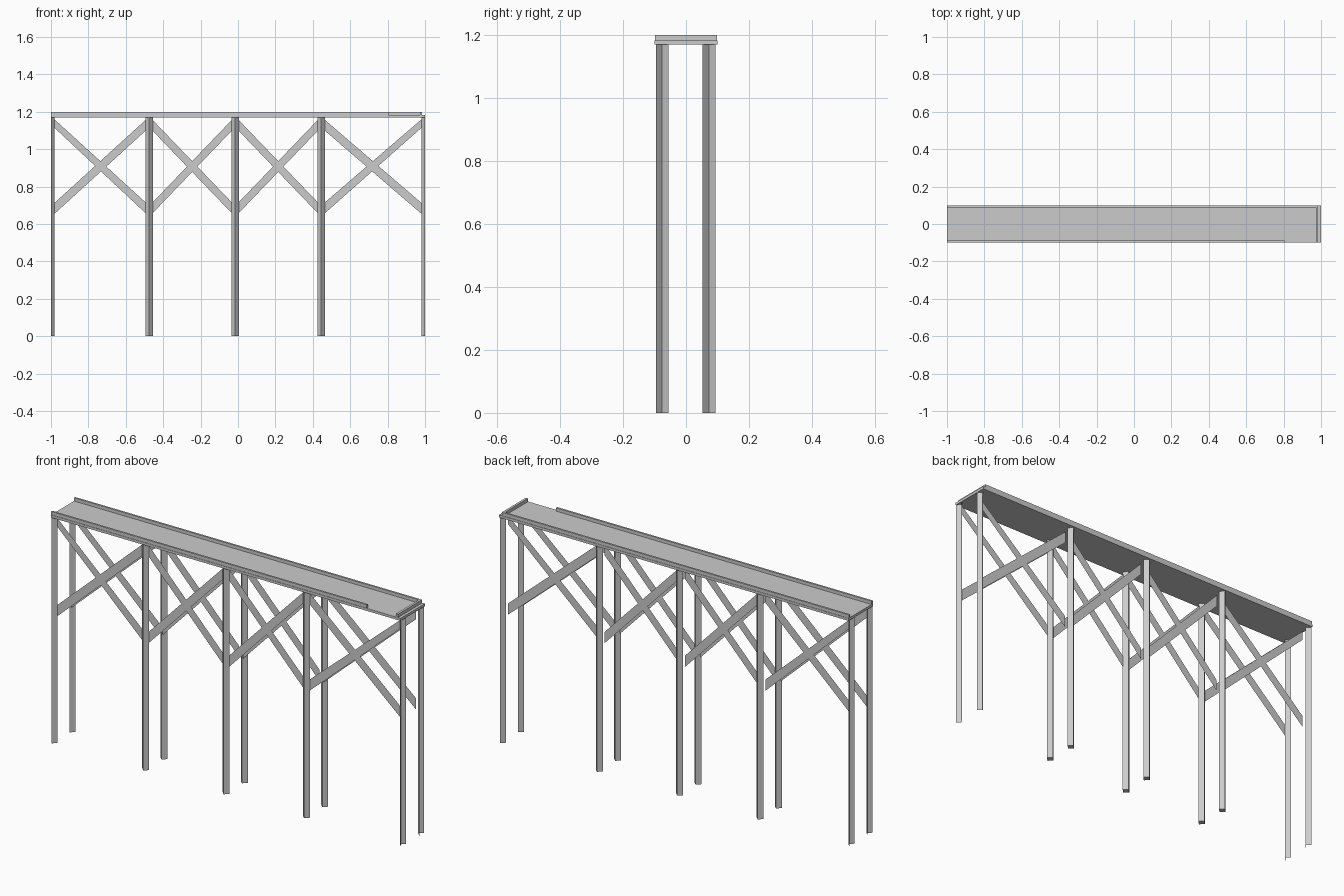
import bpy
import math

if "Cube" in bpy.data.objects:
    bpy.data.objects.remove(bpy.data.objects["Cube"])


def mesh_object(name, verts, faces):
    mesh = bpy.data.meshes.new(name)
    mesh.from_pydata(verts, [], faces)
    mesh.update()
    obj = bpy.data.objects.new(name, mesh)
    bpy.context.collection.objects.link(obj)
    return obj


def box(name, x0, x1, y0, y1, z0, z1):
    verts = [(x, y, z) for x in (x0, x1) for y in (y0, y1) for z in (z0, z1)]
    faces = [(0, 1, 3, 2), (4, 6, 7, 5), (0, 4, 5, 1),
             (2, 3, 7, 6), (0, 2, 6, 4), (1, 5, 7, 3)]
    return mesh_object(name, verts, faces)


TOP = 1.17
R = 0.02
SIDES = {"front": (-0.076, -0.075), "back": (0.073, 0.046)}  # leg y, brace y
MID_X = (-0.475, -0.015, 0.445)


# Square post turned 45 degrees
def post(name, x, y):
    ring = [(x + R * math.cos(a), y + R * math.sin(a))
            for a in (i * math.pi / 2 for i in range(4))]
    verts = [(px, py, z) for z in (0, TOP) for px, py in ring]
    faces = [(i, (i + 1) % 4, (i + 1) % 4 + 4, i + 4) for i in range(4)]
    mesh_object(name, verts, faces + [(3, 2, 1, 0), (4, 5, 6, 7)])


# Open angle post at each end, its corner pointing inward
def end_post(name, side, y):
    pts = [(side, y - R), (side * (1 - R), y), (side, y + R)]
    verts = [(px, py, z) for z in (0, TOP) for px, py in pts]
    faces = [(0, 1, 4, 3), (1, 2, 5, 4)]
    if side > 0:
        faces = [f[::-1] for f in faces]
    mesh_object(name, verts, faces)


# Thin diagonal strap with ends cut vertically
def brace(name, x0, z0, h0, x1, z1, h1, y):
    verts = [(x0, y, z0 - h0 / 2), (x1, y, z1 - h1 / 2),
             (x1, y, z1 + h1 / 2), (x0, y, z0 + h0 / 2)]
    mesh_object(name, verts, [(0, 1, 2, 3)])


# Deck and raised edges
box("deck", -1, 1, -0.1, 0.1, TOP, 1.183)
box("back_edge", -1, 0.985, 0.088, 0.098, 1.183, 1.2)
box("front_edge", -1, 0.805, -0.098, -0.088, 1.183, 1.2)
box("end_edge", 0.973, 0.985, -0.098, 0.088, 1.183, 1.2)

# Legs and cross braces
bays = (-0.985,) + MID_X + (0.985,)
for side, (leg_y, brace_y) in SIDES.items():
    for i, x in enumerate(MID_X):
        post(f"{side}_leg_{i + 1}", x, leg_y)
    end_post(f"{side}_left_end_leg", -1, leg_y)
    end_post(f"{side}_right_end_leg", 1, leg_y)
    for i in range(4):
        a = bays[i] + (0 if i == 0 else 0.012)
        b = bays[i + 1] - (0 if i == 3 else 0.012)
        ha = 0.045 if i == 0 else 0.058
        hb = 0.045 if i == 3 else 0.058
        brace(f"{side}_rising_brace_{i + 1}", a, 0.68, 0.058, b, 1.163 - hb / 2, hb, brace_y)
        brace(f"{side}_falling_brace_{i + 1}", a, 1.163 - ha / 2, ha, b, 0.68, 0.058,
              brace_y + 0.002)
